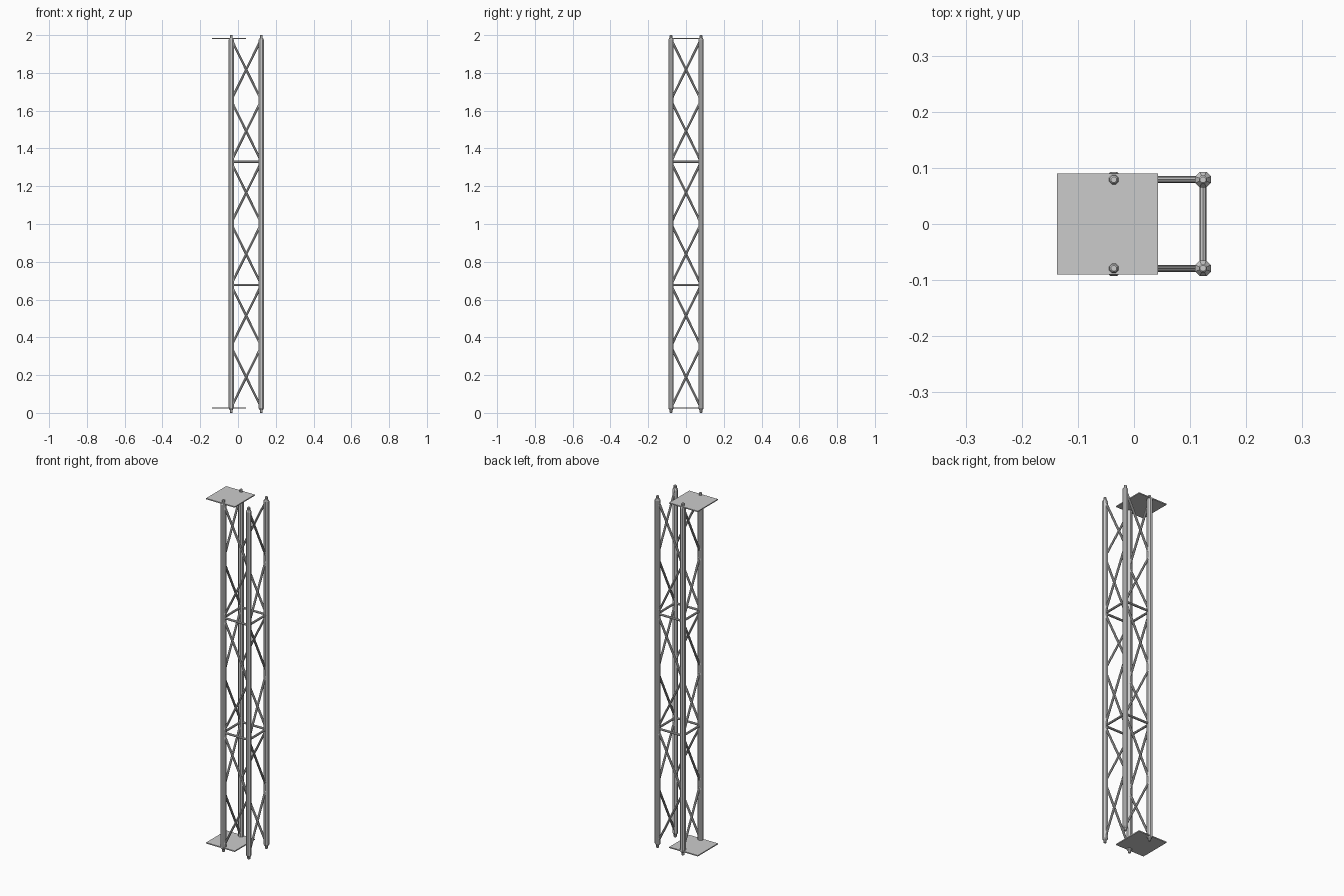
import bpy, bmesh, math
from mathutils import Vector

if "Cube" in bpy.data.objects:
    bpy.data.objects.remove(bpy.data.objects["Cube"])

TUBE_X, TUBE_Y, CX = 0.0795, 0.079, 0.0435   # half spacing and centre of the truss
LEVELS = [0.026 + i * 0.3257 for i in range(7)]


def finish(name, bm):
    bmesh.ops.recalc_face_normals(bm, faces=bm.faces)
    me = bpy.data.meshes.new(name)
    bm.to_mesh(me)
    bm.free()
    ob = bpy.data.objects.new(name, me)
    bpy.context.collection.objects.link(ob)
    return ob


def lathe(name, profile, loc, sides=8):
    bm = bmesh.new()
    rings = []
    for r, z in profile:
        rings.append([bm.verts.new((loc[0] + r * math.cos(math.tau * (i + 0.5) / sides) / math.cos(math.pi / sides),
                                    loc[1] + r * math.sin(math.tau * (i + 0.5) / sides) / math.cos(math.pi / sides), z))
                      for i in range(sides)])
    for a, b in zip(rings, rings[1:]):
        for i in range(sides):
            j = (i + 1) % sides
            bm.faces.new((a[i], a[j], b[j], b[i]))
    bm.faces.new(rings[0])
    bm.faces.new(rings[-1])
    return finish(name, bm)


def rod(name, a, b, r=0.0062, sides=8):
    a, b = Vector(a), Vector(b)
    bm = bmesh.new()
    bmesh.ops.create_cone(bm, cap_ends=True, segments=sides, radius1=r, radius2=r, depth=(b - a).length)
    rot = (b - a).to_track_quat('Z', 'Y').to_matrix().to_4x4()
    rot.translation = (a + b) / 2
    bm.transform(rot)
    return finish(name, bm)


def box(name, loc, size):
    bm = bmesh.new()
    bmesh.ops.create_cube(bm, size=1)
    for v in bm.verts:
        v.co = Vector([c * s + l for c, s, l in zip(v.co, size, loc)])
    return finish(name, bm)


# Four main tubes with tapered ends and coupling pins
half = [(0.005, 0.0), (0.0075, 0.003), (0.0075, 0.014), (0.009, 0.016), (0.0141, 0.025)]
profile = half + [(r, 2 - z) for r, z in reversed(half)]
corners = [(CX - TUBE_X, -TUBE_Y), (CX + TUBE_X, -TUBE_Y),
           (CX + TUBE_X, TUBE_Y), (CX - TUBE_X, TUBE_Y)]
for k, c in enumerate(corners):
    lathe(f"main_tube_{k}", profile, c)

# Zigzag braces and two cross bars on each of the four sides
for k in range(4):
    a, b = Vector(corners[k]), Vector(corners[(k + 1) % 4])
    inset = (b - a).normalized() * 0.008
    ends = (a + inset, b - inset)
    for i in range(6):
        p, q = ends[i % 2], ends[(i + 1) % 2]
        rod(f"diagonal_brace_{k}_{i}", (*p, LEVELS[i] + 0.018), (*q, LEVELS[i + 1] - 0.018))
    for i in (2, 4):
        rod(f"cross_bar_{k}_{i}", (*ends[0], LEVELS[i]), (*ends[1], LEVELS[i]))

# Thin end plates, offset to the left
for name, z in (("bottom_plate", 0.026), ("top_plate", 1.982)):
    box(name, (-0.0475, 0, z), (0.18, 0.18, 0.006))
